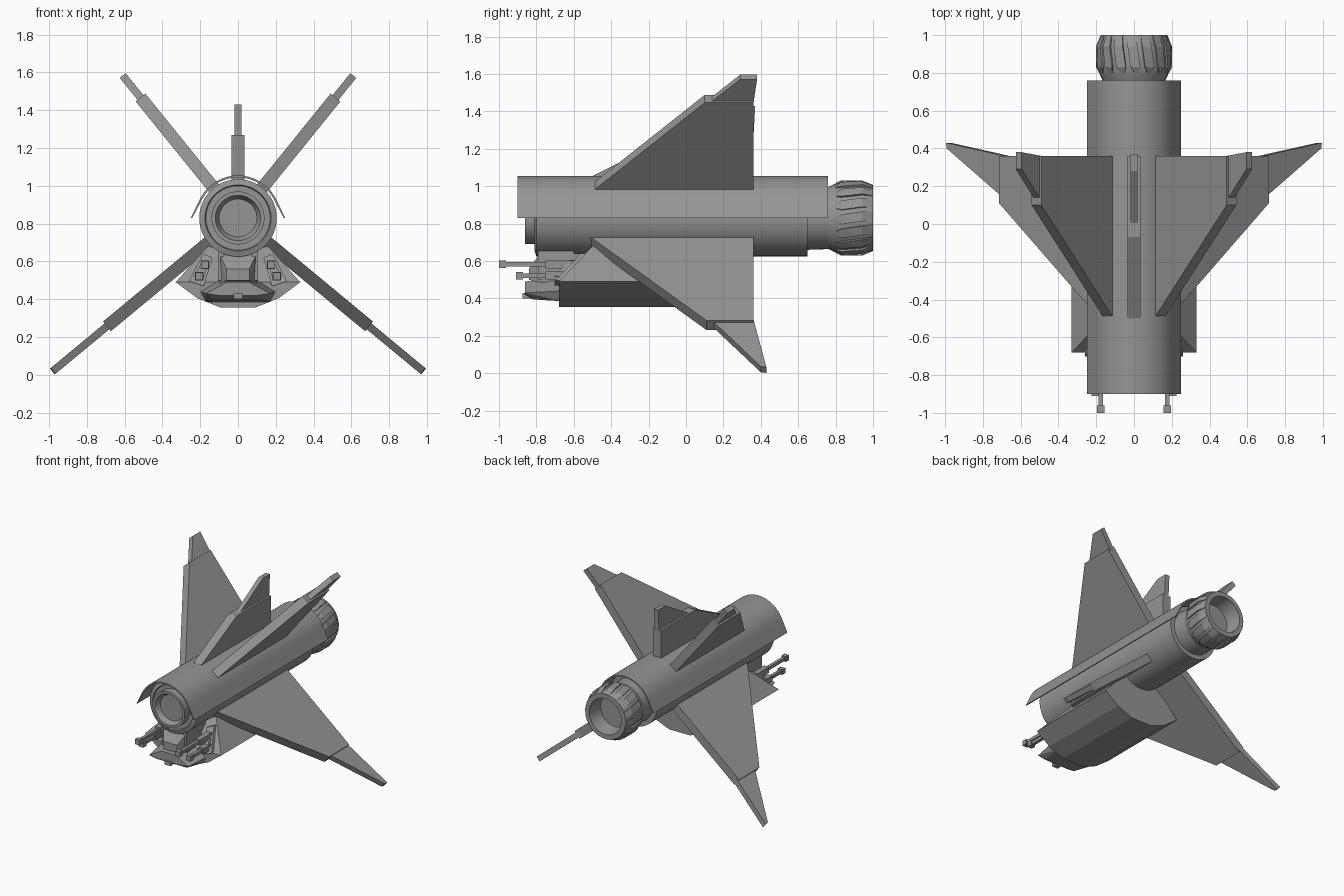
import bpy, bmesh, math
from mathutils import Vector

old = bpy.data.objects.get("Cube")
if old:
    bpy.data.objects.remove(old, do_unlink=True)

AXIS_Z = 0.83  # height of the fuselage axis

grey = bpy.data.materials.new("hull grey")
grey.use_nodes = True
grey.diffuse_color = (0.3, 0.3, 0.3, 1)
grey.node_tree.nodes["Principled BSDF"].inputs["Base Color"].default_value = (0.3, 0.3, 0.3, 1)


def finish(name, bm, smooth=False):
    bmesh.ops.recalc_face_normals(bm, faces=bm.faces[:])
    mesh = bpy.data.meshes.new(name)
    bm.to_mesh(mesh)
    bm.free()
    mesh.materials.append(grey)
    obj = bpy.data.objects.new(name, mesh)
    bpy.context.collection.objects.link(obj)
    if smooth:
        bpy.ops.object.select_all(action='DESELECT')
        obj.select_set(True)
        bpy.context.view_layer.objects.active = obj
        bpy.ops.object.shade_smooth_by_angle(angle=math.radians(30))
    return obj


def lathe(name, profile, segments):
    """Spin (radius, y) points around the fuselage axis."""
    bm = bmesh.new()
    vs = [bm.verts.new((r, y, AXIS_Z)) for r, y in profile]
    edges = [bm.edges.new(pair) for pair in zip(vs, vs[1:])]
    bmesh.ops.spin(bm, geom=vs + edges, cent=(0, 0, AXIS_Z), axis=(0, 1, 0),
                   angle=math.tau, steps=segments, use_duplicate=False)
    bmesh.ops.remove_doubles(bm, verts=bm.verts[:], dist=0.0005)
    return finish(name, bm, True)


def prism(name, points, offset, smooth=False):
    """Extrude a polygon of 3D points along an offset vector."""
    bm = bmesh.new()
    face = bm.faces.new([bm.verts.new(p) for p in points])
    out = bmesh.ops.extrude_face_region(bm, geom=[face], use_keep_orig=True)
    bmesh.ops.translate(bm, vec=offset, verts=[g for g in out["geom"] if isinstance(g, bmesh.types.BMVert)])
    return finish(name, bm, smooth)


def radial_plate(name, outline, degrees, half):
    """Flat plate of (radius, y) points standing out from the fuselage axis."""
    a = math.radians(degrees)
    out, side = Vector((math.cos(a), 0, math.sin(a))), Vector((-math.sin(a), 0, math.cos(a)))
    base = Vector((0, 0, AXIS_Z)) - side * half
    return prism(name, [base + out * r + Vector((0, y, 0)) for r, y in outline], side * half * 2)


def solid(name, points):
    """Convex solid around points."""
    bm = bmesh.new()
    for p in points:
        bm.verts.new(p)
    bmesh.ops.convex_hull(bm, input=bm.verts[:])
    bmesh.ops.dissolve_limit(bm, angle_limit=0.01, verts=bm.verts[:], edges=bm.edges[:])
    return finish(name, bm)


def box(name, x, y, z):
    return solid(name, [(a, b, c) for a in x for b in y for c in z])


def both(points):
    return [(s * x, y, z) for x, y, z in points for s in (1, -1)]


# Fuselage with stepped nose ring and rear neck
lathe("fuselage", [(0, -0.82), (0.10, -0.82), (0.12, -0.86), (0.14, -0.86), (0.14, -0.8), (0.17, -0.8),
                   (0.175, -0.81), (0.205, -0.8), (0.205, 0.65), (0.17, 0.65), (0.165, 0.79), (0, 0.79)], 48)

# Thin upper shroud with flared skirts
def shroud_line(radius, skirt):
    arc = [math.radians(25 + 130 * i / 24) for i in range(25)]
    pts = [(radius * math.cos(a), radius * math.sin(a)) for a in arc]
    return [(skirt, 0)] + pts + [(-skirt, 0)]

section = shroud_line(0.225, 0.25) + shroud_line(0.214, 0.242)[::-1]
prism("upper_shroud", [(x, -0.9, AXIS_Z + z) for x, z in section], Vector((0, 1.66, 0)), True)

# Engine nozzle with open throat
lathe("engine_nozzle", [(0.165, 0.76), (0.18, 0.79), (0.192, 0.83), (0.192, 0.94), (0.175, 1.0),
                        (0.14, 1.0), (0.125, 0.88), (0, 0.88)], 36)

# Overlapping nozzle petals, slightly twisted
for i in range(16):
    petal = []
    for r, y, turn, width in ((0.186, 0.8, -0.06, 0.05), (0.202, 0.83, -0.04, 0.13),
                              (0.202, 0.94, 0.04, 0.13), (0.178, 0.998, 0.07, 0.12)):
        for d in (0, -0.02):
            for s in (-1, 1):
                a = math.tau * i / 16 + turn + s * width
                petal.append(((r + d) * math.cos(a), y, AXIS_Z + (r + d) * math.sin(a)))
    solid("nozzle_petal", petal)

# Wings and thin wing tips, in mirrored pairs
upper_wing = [(0.2, -0.51), (0.82, 0.10), (0.82, 0.36), (0.2, 0.36)]
upper_tip = [(0.8, 0.12), (0.97, 0.29), (0.97, 0.38), (0.8, 0.36)]
lower_wing = [(0.2, -0.51), (0.9, 0.11), (0.9, 0.36), (0.2, 0.36)]
lower_tip = [(0.87, 0.13), (1.27, 0.4), (1.275, 0.43), (0.87, 0.36)]
for side in ("left", "right"):
    for level, angle, wing, tip in (("upper", 51, upper_wing, upper_tip), ("lower", -39.6, lower_wing, lower_tip)):
        turn = angle if side == "left" else 180 - angle
        radial_plate(f"{side}_{level}_wing", wing, turn, 0.033)
        radial_plate(f"{side}_{level}_wing_tip", tip, turn, 0.02)

# Dorsal fin
radial_plate("dorsal_fin", [(0.2, -0.5), (0.225, -0.5), (0.44, -0.07), (0.44, 0.36), (0.2, 0.36)], 90, 0.035)
radial_plate("dorsal_fin_tip", [(0.42, -0.03), (0.6, 0.28), (0.6, 0.37), (0.42, 0.36)], 90, 0.018)

# Belly pod with raked upper front
lower = [(0.09, 0.355), (0.215, 0.405), (0.33, 0.49)]
solid("belly_pod", both([(x, y, z) for x, z in lower for y in (-0.68, 0.08)]
                        + [(0.16, -0.5, 0.68), (0.16, 0.08, 0.68)]))

# Pod nose, neck block and struts up to the fuselage
solid("pod_nose", both([(0.06, -0.86, 0.49), (0.17, -0.86, 0.43), (0.13, -0.82, 0.395), (0.07, -0.66, 0.52),
                        (0.2, -0.66, 0.44), (0.17, -0.66, 0.385), (0.1, -0.86, 0.42)]))
solid("neck_block", both([(0.06, -0.84, 0.56), (0.06, -0.84, 0.5), (0.1, -0.78, 0.64), (0.1, -0.5, 0.64),
                          (0.1, -0.5, 0.48), (0.1, -0.76, 0.48)]))
box("nose_sensor", (-0.025, 0.025), (-0.875, -0.8), (0.4, 0.43))

def rake(x, z, lift):
    return (x, -0.68 + max(0, z - 0.49) * 0.947 - lift, z)

for s, side in ((1, "left"), (-1, "right")):
    box(f"{side}_strut", (s * 0.075, s * 0.105), (-0.79, -0.6), (0.5, 0.68))
    # Gun mount: stacked trapezoid plates on the raked face
    frame = [(0.135, 0.62), (0.185, 0.64), (0.26, 0.495), (0.18, 0.47)]
    for name, scale, lift in (("gun_mount", 1, 0.025), ("gun_breech", 0.6, 0.05)):
        pts = [(s * (0.19 + (x - 0.19) * scale), 0.556 + (z - 0.556) * scale) for x, z in frame]
        solid(f"{side}_{name}", [rake(x, z, d) for x, z in pts for d in (-0.02, lift)])
    # Twin guns: receiver, barrel and muzzle
    for level, x, z, tip in (("upper", 0.175, 0.582, -1.0), ("lower", 0.205, 0.522, -0.91)):
        for part, w, y0, y1 in (("receiver", 0.022, -0.75, -0.6), ("barrel", 0.012, tip + 0.02, -0.6),
                                ("muzzle", 0.02, tip, tip + 0.038)):
            box(f"{side}_{level}_gun_{part}", (s * x - w, s * x + w), (y0, y1), (z - w, z + w))
